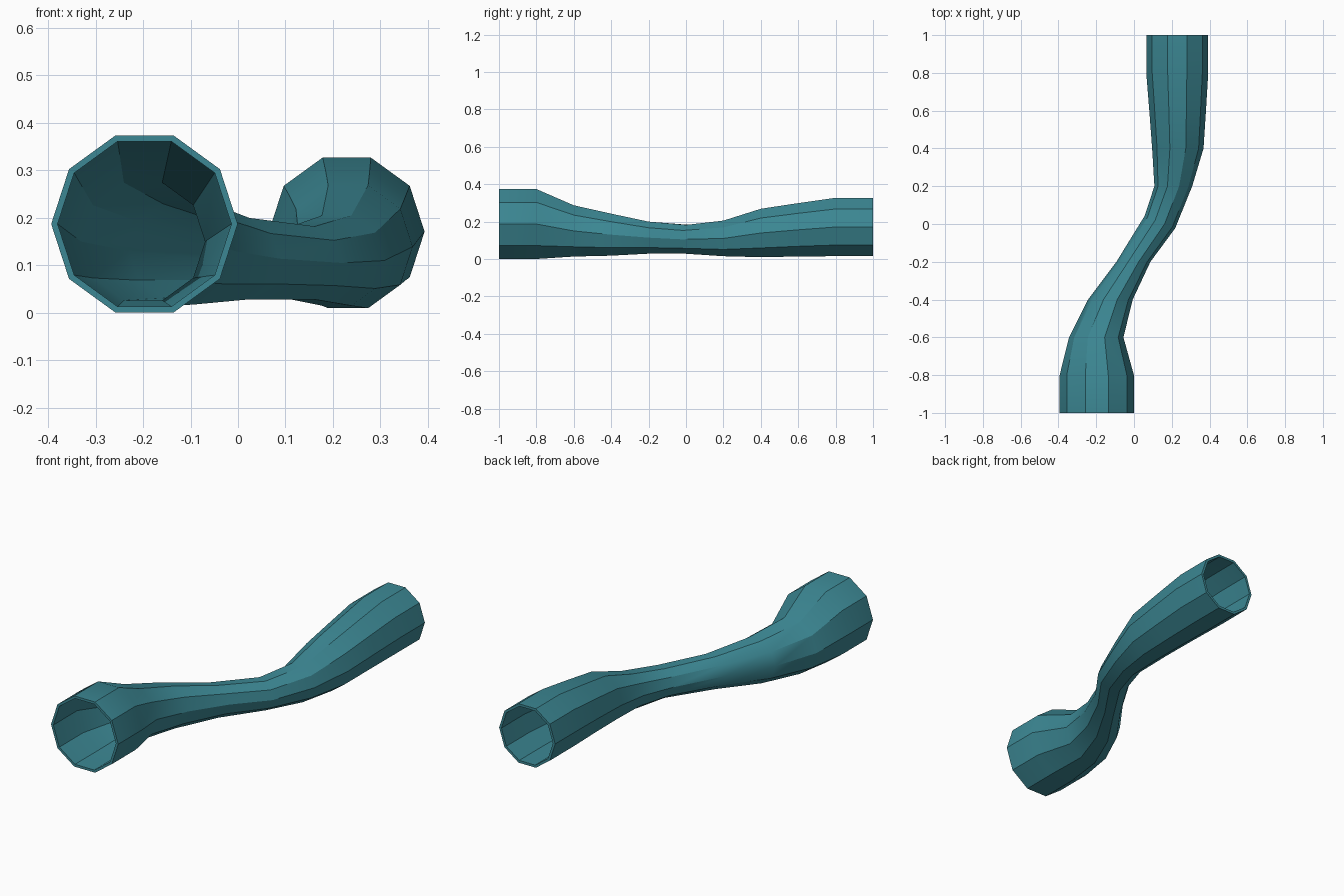
import bpy, bmesh, math

if "Cube" in bpy.data.objects:
    bpy.data.objects.remove(bpy.data.objects["Cube"])

SIDES = 10
WALL = 0.0135
# ring stations along the pipe: y, centre x, centre z, radius, sideways tilt
RINGS = [
    (-1.0, -0.197, 0.187, 0.1965, 0), (-0.8, -0.197, 0.187, 0.1965, 0),
    (-0.6, -0.200, 0.150, 0.144, 0), (-0.4, -0.125, 0.130, 0.118, 0),
    (-0.2, -0.003, 0.114, 0.090, 0), (0.01, 0.137, 0.105, 0.081, 0.4),
    (0.2, 0.208, 0.110, 0.100, 0), (0.4, 0.232, 0.139, 0.136, 0),
    (0.6, 0.231, 0.156, 0.150, 0), (0.8, 0.229, 0.171, 0.164, 0),
    (1.0, 0.229, 0.171, 0.164, 0),
]

teal = bpy.data.materials.new("teal")
teal.diffuse_color = (0.045, 0.245, 0.295, 1)
teal.use_nodes = True
teal.node_tree.nodes["Principled BSDF"].inputs["Base Color"].default_value = teal.diffuse_color

bm = bmesh.new()


def ring(station, inset):
    y, cx, cz, r, tilt = station
    r -= inset
    verts = []
    for i in range(SIDES):
        a = 2 * math.pi * i / SIDES
        dx = r * math.cos(a)
        verts.append(bm.verts.new((cx + dx, y - dx * tilt, cz + r * math.sin(a))))
    return verts


# outer skin, back rim, inner skin and front rim form one closed loop of rings
loop = [ring(s, 0) for s in RINGS] + [ring(s, WALL) for s in reversed(RINGS)]
for k, a in enumerate(loop):
    b = loop[(k + 1) % len(loop)]
    for i in range(SIDES):
        j = (i + 1) % SIDES
        bm.faces.new((a[i], a[j], b[j], b[i]))
bmesh.ops.recalc_face_normals(bm, faces=bm.faces)

mesh = bpy.data.meshes.new("bent_pipe")
bm.to_mesh(mesh)
bm.free()
mesh.materials.append(teal)
pipe = bpy.data.objects.new("bent_pipe", mesh)
bpy.context.collection.objects.link(pipe)

# soft bends, crisp lengthwise edges
bpy.context.view_layer.objects.active = pipe
pipe.select_set(True)
bpy.ops.object.shade_smooth_by_angle(angle=math.radians(32))
